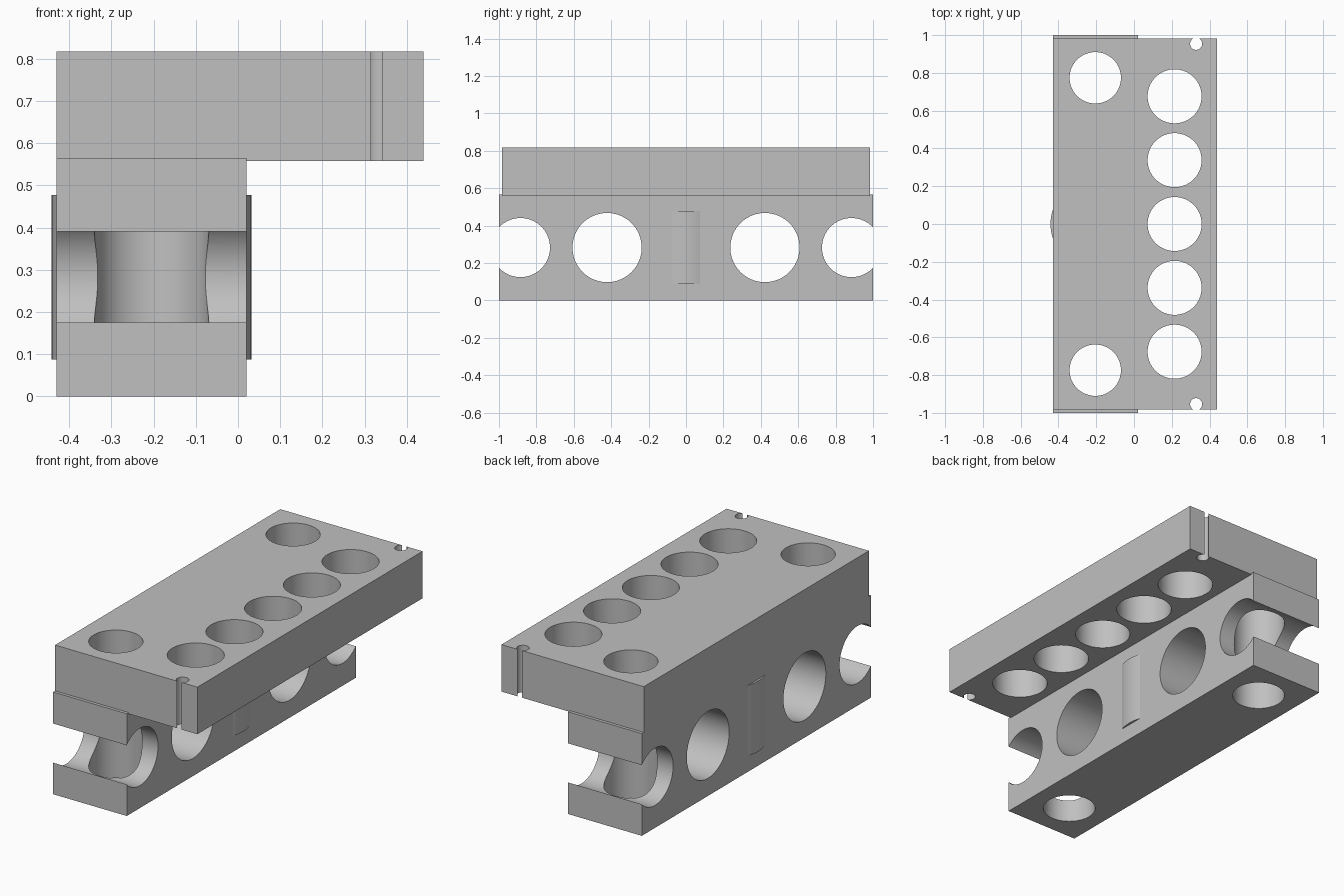
import bpy
import math

cube = bpy.data.objects.get("Cube")
if cube:
    bpy.data.objects.remove(cube, do_unlink=True)

grey = bpy.data.materials.new("plain grey")
grey.use_nodes = True
colour = (0.53, 0.53, 0.53, 1)
grey.diffuse_color = colour
grey.node_tree.nodes["Principled BSDF"].inputs["Base Color"].default_value = colour


def box(name, low, high):
    mid = [(a + b) / 2 for a, b in zip(low, high)]
    bpy.ops.mesh.primitive_cube_add(size=1, location=mid)
    ob = bpy.context.object
    ob.name = name
    ob.scale = [b - a for a, b in zip(low, high)]
    bpy.ops.object.transform_apply(location=True, rotation=True, scale=True)
    ob.data.materials.append(grey)
    return ob


def cylinder(name, radius, depth, centre, along_x=False):
    tilt = (0, math.pi / 2, 0) if along_x else (0, 0, 0)
    bpy.ops.mesh.primitive_cylinder_add(vertices=72, radius=radius, depth=depth,
                                        location=centre, rotation=tilt)
    ob = bpy.context.object
    ob.name = name
    bpy.ops.object.transform_apply(location=True, rotation=True, scale=True)
    ob.data.materials.append(grey)
    return ob


def combine(body, tool, operation):
    mod = body.modifiers.new(tool.name, 'BOOLEAN')
    mod.operation = operation
    mod.solver = 'EXACT'
    mod.object = tool
    bpy.context.view_layer.objects.active = body
    bpy.ops.object.modifier_apply(modifier=mod.name)
    bpy.data.objects.remove(tool, do_unlink=True)


LEFT, INNER, RIGHT = -0.43, 0.02, 0.44
BASE_X = (LEFT + INNER) / 2
BASE_TOP = 0.565
MID_Z = BASE_TOP / 2

# Lower block, overhanging top slab and the barrel bulging from both sides
body = box("drilled_block", (LEFT, -1, 0), (INNER, 1, BASE_TOP))
combine(body, box("top_slab", (LEFT, -0.983, 0.558), (RIGHT, 0.983, 0.818)), 'UNION')
combine(body, cylinder("centre_barrel", 0.237, 0.39, (BASE_X, 0, MID_Z)), 'UNION')

# Row of holes through the overhang
for i in range(-2, 3):
    combine(body, cylinder("slab_hole", 0.143, 1, (0.215, i * 0.338, 0.7)), 'DIFFERENCE')

for side in (-1, 1):
    # Cross holes, the outer one open at the end of the block
    combine(body, cylinder("cross_hole", 0.185, 2, (BASE_X, side * 0.422, MID_Z), True), 'DIFFERENCE')
    combine(body, cylinder("end_cross_hole", 0.158, 2, (BASE_X, side * 0.885, MID_Z), True), 'DIFFERENCE')
    # Vertical hole through slab and block
    combine(body, cylinder("upright_hole", 0.136, 3, (BASE_X, side * 0.774, MID_Z)), 'DIFFERENCE')
    # Small keyhole notch in the slab end
    combine(body, cylinder("end_notch", 0.032, 1, (0.329, side * 0.954, 0.7)), 'DIFFERENCE')

bpy.ops.object.select_all(action='DESELECT')
body.select_set(True)
bpy.context.view_layer.objects.active = body
bpy.ops.object.shade_smooth_by_angle(angle=math.radians(15))
